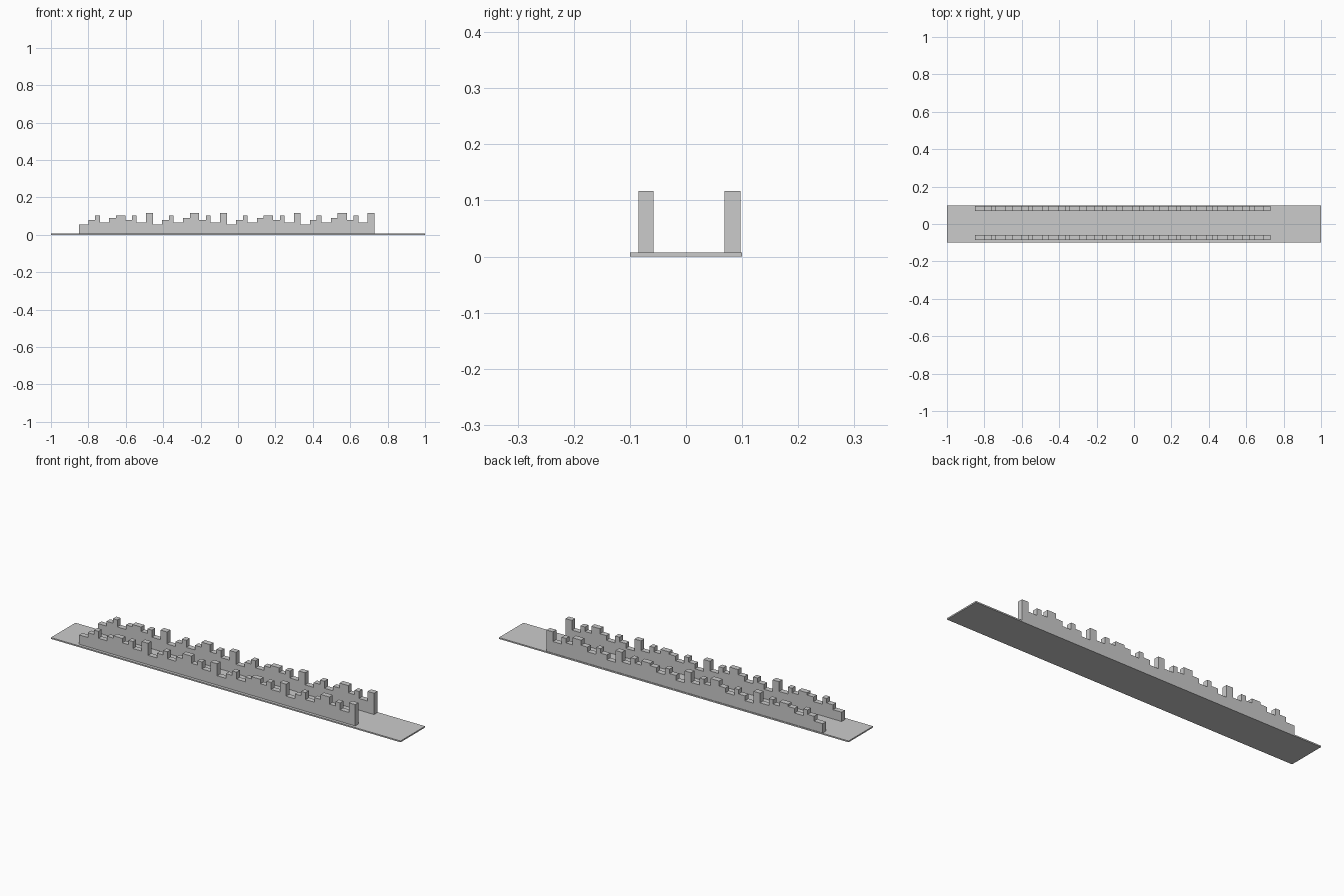
import bpy

if "Cube" in bpy.data.objects:
    bpy.data.objects.remove(bpy.data.objects["Cube"])


def box(name, x0, x1, y0, y1, z0, z1):
    bpy.ops.mesh.primitive_cube_add(size=1, location=((x0 + x1) / 2, (y0 + y1) / 2, (z0 + z1) / 2))
    ob = bpy.context.object
    ob.name = name
    ob.scale = (x1 - x0, y1 - y0, z1 - z0)
    bpy.ops.object.transform_apply(location=False, rotation=False, scale=True)


# flat base strip
BASE = 0.007
box("base_plate", -1, 1, -0.1, 0.1, 0, BASE)

# repeating widths and heights of the blocks along each row
widths = [0.05, 0.036, 0.025, 0.05, 0.0365]
low_group = [0.055, 0.08, 0.103, 0.067, 0.091, 0.103, 0.08, 0.103, 0.067, 0.117]
high_group = low_group[:5] + [0.117] + low_group[6:]
heights = (low_group + high_group) * 2

# two parallel rows of blocks
for row, y0, y1 in (("front", -0.085, -0.058), ("back", 0.069, 0.097)):
    x = -0.85
    for i, h in enumerate(heights):
        w = widths[i % 5]
        box(f"{row}_row_block_{i + 1}", x, x + w, y0, y1, BASE, h)
        x += w
